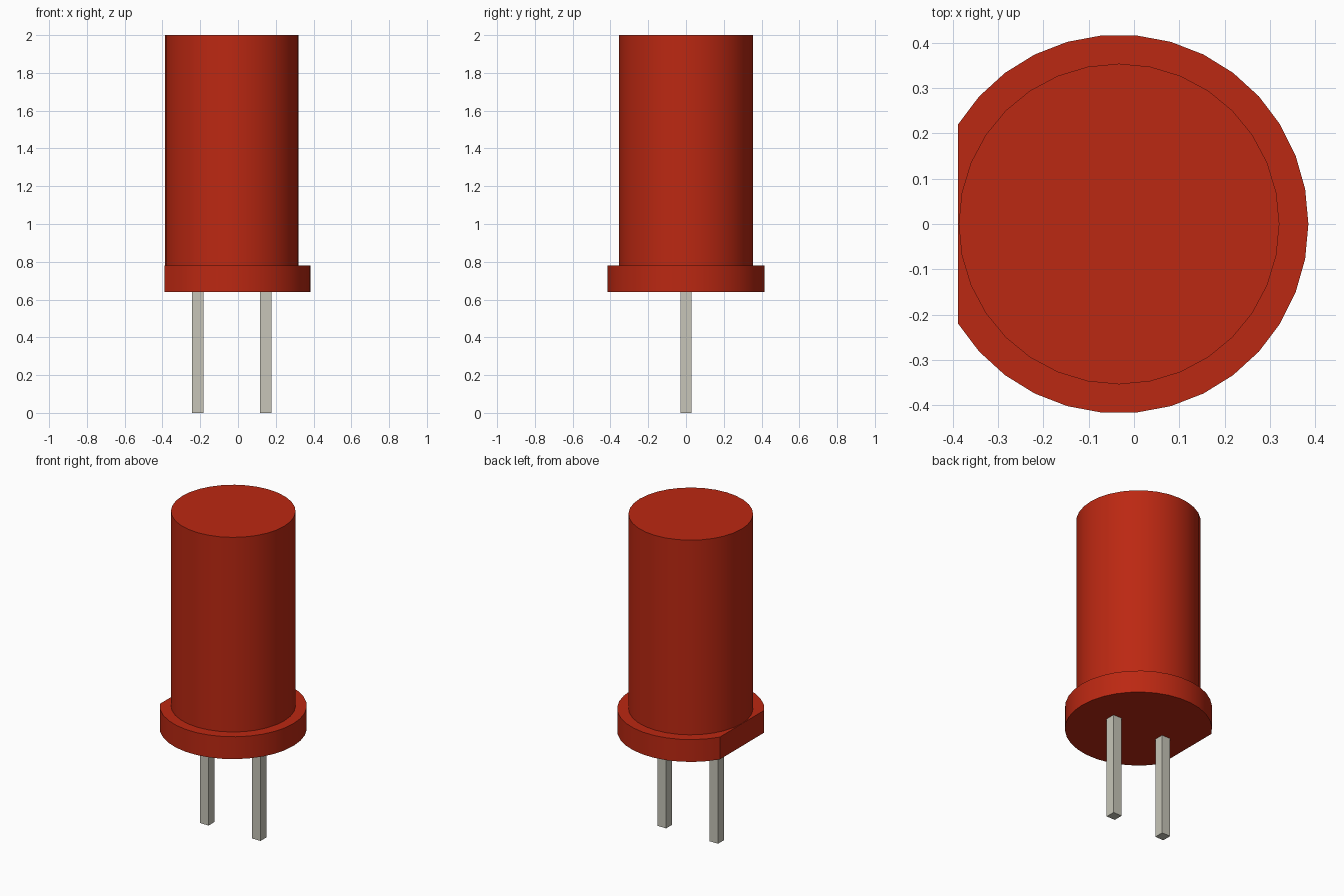
import bpy, bmesh, math

if "Cube" in bpy.data.objects:
    bpy.data.objects.remove(bpy.data.objects["Cube"], do_unlink=True)

AXIS_X = -0.033      # shared axis of body, flange and leads
BODY_R, FLANGE_R = 0.354, 0.418
BASE_Z, RIM_Z, TOP_Z = 0.64, 0.78, 2.0


def material(name, color):
    mat = bpy.data.materials.new(name)
    mat.use_nodes = True
    mat.diffuse_color = color
    mat.node_tree.nodes["Principled BSDF"].inputs["Base Color"].default_value = color
    return mat


def prism(name, outline, z0, z1, mat, smooth=False):
    """Extrude a counter-clockwise outline from z0 to z1."""
    bm = bmesh.new()
    base = bm.faces.new([bm.verts.new((x, y, z0)) for x, y in outline])
    top = bmesh.ops.extrude_face_region(bm, geom=[base], use_keep_orig=True)
    verts = [v for v in top["geom"] if isinstance(v, bmesh.types.BMVert)]
    bmesh.ops.translate(bm, verts=verts, vec=(0, 0, z1 - z0))
    bmesh.ops.recalc_face_normals(bm, faces=bm.faces)
    mesh = bpy.data.meshes.new(name)
    bm.to_mesh(mesh)
    bm.free()
    mesh.materials.append(mat)
    obj = bpy.data.objects.new(name, mesh)
    bpy.context.collection.objects.link(obj)
    if smooth:
        bpy.ops.object.select_all(action="DESELECT")
        obj.select_set(True)
        bpy.context.view_layer.objects.active = obj
        bpy.ops.object.shade_smooth_by_angle(angle=math.radians(30))
    return obj


def arc(radius, sides, steps):
    return [(AXIS_X + radius * math.cos(math.tau * i / sides),
             radius * math.sin(math.tau * i / sides)) for i in steps]


red = material("red plastic", (0.50, 0.021, 0.006, 1))
metal = material("lead metal", (0.57, 0.56, 0.48, 1))

# Cylindrical body
prism("body", arc(BODY_R, 32, range(32)), RIM_Z, TOP_Z, red, smooth=True)

# Wider flange, the gap in its arc forms the flat on the -x side
prism("flange", arc(FLANGE_R, 34, range(-14, 15)), BASE_Z, RIM_Z, red, smooth=True)

# Two square leads
h = 0.03
for name, offset in (("left_lead", 0.18), ("right_lead", -0.18)):
    x = AXIS_X + offset
    prism(name, [(x - h, -h), (x + h, -h), (x + h, h), (x - h, h)], 0, BASE_Z, metal)
